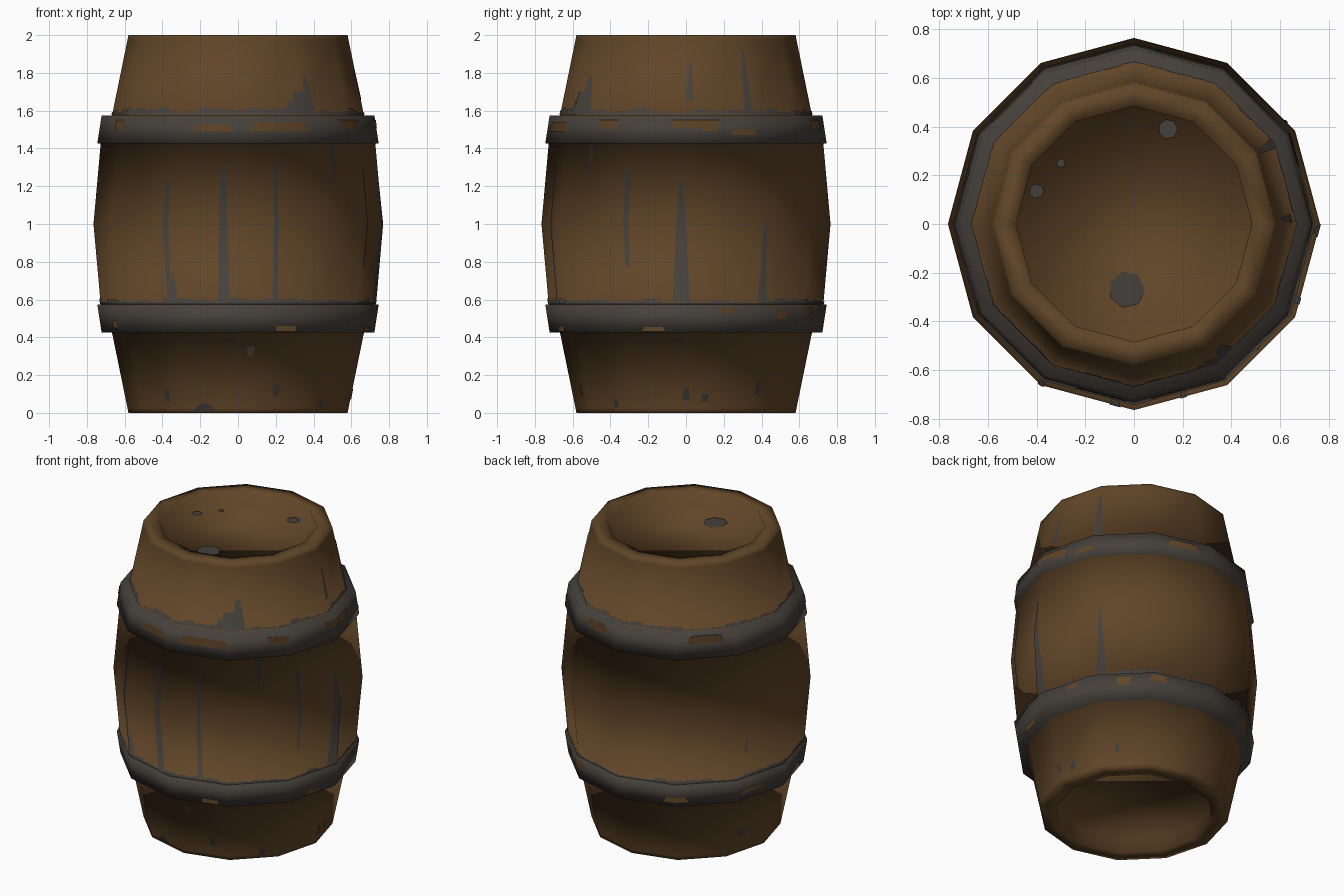
import bpy, bmesh, math, random
from mathutils import Vector

random.seed(4)
cube = bpy.data.objects.get("Cube")
if cube:
    bpy.data.objects.remove(cube)


def material(name, color):
    m = bpy.data.materials.new(name)
    m.use_nodes = True
    m.diffuse_color = (*color, 1)
    m.node_tree.nodes["Principled BSDF"].inputs["Base Color"].default_value = (*color, 1)
    return m


WOOD = material("brown wood", (0.118, 0.060, 0.021))
IRON = material("grey iron", (0.060, 0.052, 0.044))
SIDES = 12
STEP = math.tau / SIDES

# Lower half of the outline, then mirrored about the middle
half = [(0.485, 0.09), (0.485, 0), (0.58, 0), (0.585, 0.025), (0.667, 0.425),
        (0.722, 0.425), (0.745, 0.575), (0.727, 0.575), (0.765, 1)]
profile = half + [(r, 2 - z) for r, z in reversed(half[:-1])]


def is_hoop(z):
    return 0.42 < z < 0.58 or 1.42 < z < 1.58


def add_object(name, bm, mats):
    mesh = bpy.data.meshes.new(name)
    bm.to_mesh(mesh)
    bm.free()
    for m in mats:
        mesh.materials.append(m)
    for p in mesh.polygons:
        p.use_smooth = True
    ob = bpy.data.objects.new(name, mesh)
    bpy.context.collection.objects.link(ob)
    return ob


# Barrel body: staves, recessed lids and raised hoops in one turned shell
bm = bmesh.new()
rings = [[bm.verts.new((r * math.cos(i * STEP), r * math.sin(i * STEP), z))
          for i in range(SIDES)] for r, z in profile]
for lower, upper in zip(rings, rings[1:]):
    for i in range(SIDES):
        j = (i + 1) % SIDES
        bm.faces.new((lower[i], lower[j], upper[j], upper[i]))
bm.faces.new(rings[0])
bm.faces.new(rings[-1])
bmesh.ops.recalc_face_normals(bm, faces=bm.faces)
for f in bm.faces:
    mid = f.calc_center_median()
    lip = abs(f.normal.z) > 0.9 and mid.xy.length > 0.6
    f.material_index = int(lip or (is_hoop(mid.z) and mid.xy.length > 0.6))
add_object("barrel", bm, [WOOD, IRON])


def on_surface(angle, z):
    """Point just outside the twelve-sided wall."""
    for (r0, z0), (r1, z1) in zip(profile[2:-2], profile[3:-2]):
        if z1 > z0 and z0 <= z <= z1:
            r = r0 + (r1 - r0) * (z - z0) / (z1 - z0)
            break
    a = angle % STEP - STEP / 2
    r = r * math.cos(STEP / 2) / math.cos(a) + 0.004
    return Vector((r * math.cos(angle), r * math.sin(angle), z))


def wall_strip(bm, degrees, z_low, z_high, w_low, w_high):
    """Tapered patch that follows the wall, cut at facet corners and the middle."""
    angle = math.radians(degrees)
    levels = [z_low] + ([1.0] if z_low < 1 < z_high else []) + [z_high]
    radius = 0.7
    wide = max(w_low, w_high) / radius / 2
    cuts = {-1.0, 1.0}
    for k in range(-SIDES, SIDES * 2):
        t = (k * STEP - angle) / wide
        if -1 < t < 1:
            cuts.add(t)
    cuts = sorted(cuts)
    rows = []
    for z in levels:
        t = (z - z_low) / (z_high - z_low)
        w = (w_low + (w_high - w_low) * t) / radius / 2
        rows.append([bm.verts.new(on_surface(angle + c * w, z)) for c in cuts])
    for a, b in zip(rows, rows[1:]):
        for i in range(len(cuts) - 1):
            bm.faces.new((a[i], a[i + 1], b[i + 1], b[i]))


def finish_patches(name, bm, mat):
    """Give the patches the same rounded shading as the wall below them."""
    ob = add_object(name, bm, [mat])
    normals = []
    for v in ob.data.vertices:
        z = v.co.z
        if is_hoop(z):
            tilt = 0
        elif 0.5 < z < 1.5:
            tilt = (1 - z) * 1.8
        else:
            tilt = 0.5 if z > 1 else -0.5
        normals.append(Vector((v.co.x, v.co.y, tilt * v.co.xy.length)).normalized())
    ob.data.normals_split_custom_set_from_vertices(normals)


# Grey streaks running down the staves: angle, low, high, low width, high width
bm = bmesh.new()
for s in [(-120, .60, 1.22, .02, .03), (-96, .59, 1.32, .06, .03), (-74, .59, 1.32, .03, .02),
          (-118, .59, .74, .05, .01), (-25, .77, 1.3, .02, .03), (-2, .59, 1.23, .09, .02),
          (34, .59, 1.03, .06, .01), (-45, 1.2, 1.42, .01, .04), (155, .75, .86, .02, .01),
          (2, 1.66, 1.86, .04, .01), (30, 1.59, 1.92, .05, .02),
          (-60, 1.585, 1.70, .10, .07), (-55, 1.585, 1.78, .10, .03), (-65, 1.585, 1.66, .06, .01),
          (-126, 1.585, 1.61, .12, .06), (-84, .30, .35, .03, .05), (-70, .09, .15, .03, .05),
          (-108, .01, .05, .16, .05), (-130, .06, .12, .02, .05), (0, .07, .13, .05, .03),
          (10, .06, .10, .04, .05), (40, .10, .17, .03, .02), (-40, .03, .07, .05, .03),
          (160, .12, .17, .08, .10)]:
    wall_strip(bm, *s)
finish_patches("wall_streaks", bm, IRON)

# Uneven grey stain along the upper edge of each hoop
bm = bmesh.new()
for base in (0.576, 1.581):
    for k in range(48):
        high = base + random.uniform(0.008, 0.034)
        wall_strip(bm, k * 7.5, base, high, 0.1, 0.07)
finish_patches("hoop_edge_stain", bm, IRON)

# Rust patches on the hoops
bm = bmesh.new()
for s in [(-101, 1.49, 1.53, .22, .16), (-72, 1.49, 1.54, .32, .26), (4, 1.51, 1.55, .24, .26),
          (10, 1.49, 1.52, .08, .10), (-35, 1.50, 1.55, .10, .14), (-150, 1.50, 1.55, .10, .08),
          (-69, .43, .46, .12, .10), (-14, .43, .455, .14, .10), (-155, .45, .49, .08, .06),
          (18, .53, .56, .08, .06), (45, .50, .55, .06, .10), (62, .52, .56, .12, .08),
          (75, 1.50, 1.55, .20, .16), (25, 1.47, 1.50, .14, .10), (135, 1.52, 1.57, .24, .18),
          (120, .45, .49, .16, .10), (160, .47, .50, .2, .12)]:
    wall_strip(bm, *s)
finish_patches("hoop_rust", bm, WOOD)

# Grey spots on the upper lid
bm = bmesh.new()
for x, y, size in [(-0.03, -0.27, 0.075), (-0.40, 0.135, 0.03), (-0.30, 0.25, 0.018), (0.14, 0.39, 0.04)]:
    bm.faces.new([bm.verts.new((x + size * math.cos(i * math.tau / 7),
                                y + size * math.sin(i * math.tau / 7), 1.914)) for i in range(7)])
add_object("lid_spots", bm, [IRON])
